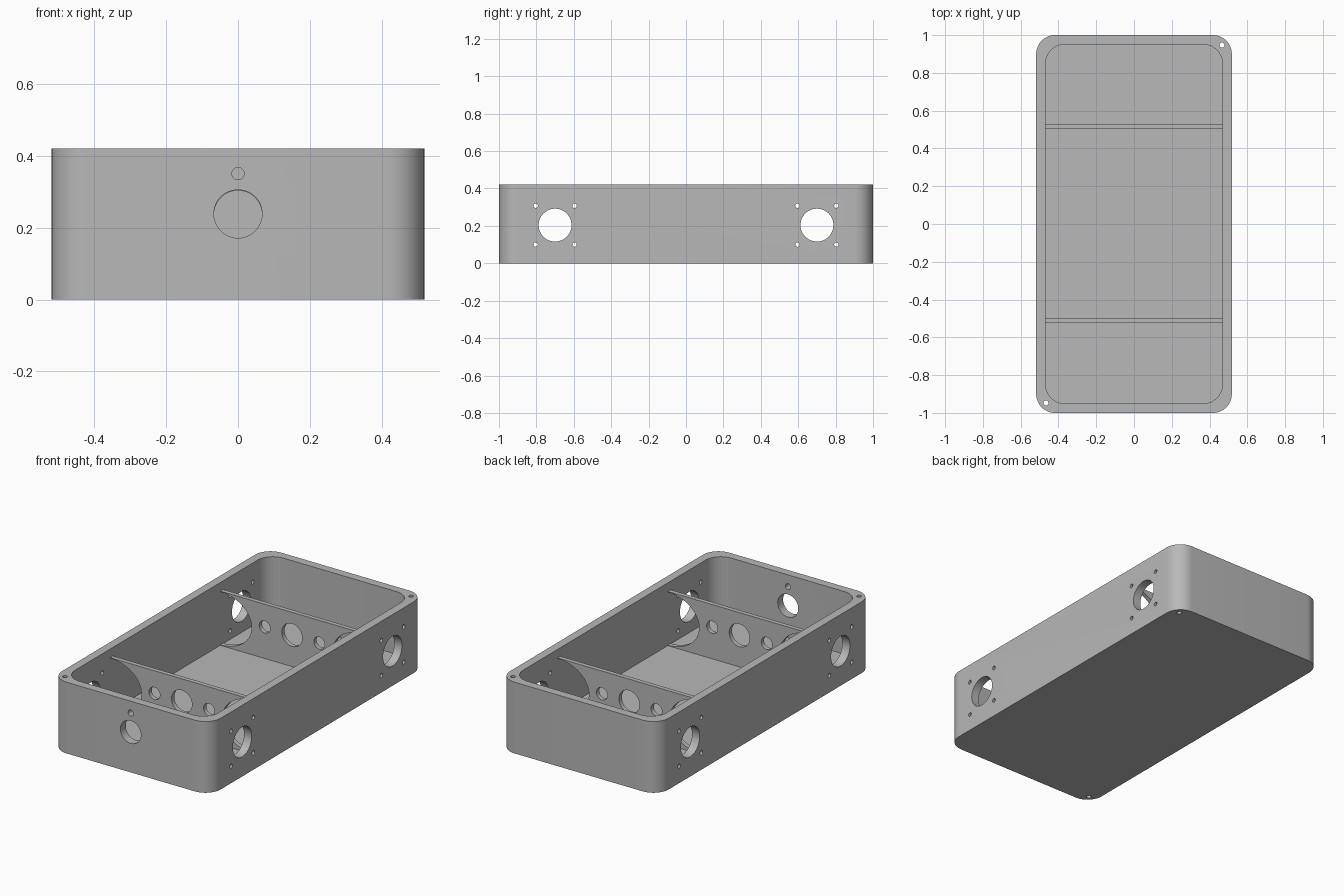
import bpy, bmesh, math
from mathutils import Matrix

if "Cube" in bpy.data.objects:
    bpy.data.objects.remove(bpy.data.objects["Cube"], do_unlink=True)

HALF_X, HALF_Y, HEIGHT = 0.518, 1.0, 0.42
WALL, FLOOR, RADIUS = 0.05, 0.05, 0.1

grey = bpy.data.materials.new("plain grey")
grey.use_nodes = True
colour = (0.48, 0.48, 0.48, 1)
grey.diffuse_color = colour
grey.node_tree.nodes["Principled BSDF"].inputs["Base Color"].default_value = colour


def make_object(name, bm):
    bmesh.ops.recalc_face_normals(bm, faces=bm.faces)
    mesh = bpy.data.meshes.new(name)
    bm.to_mesh(mesh)
    bm.free()
    mesh.materials.append(grey)
    obj = bpy.data.objects.new(name, mesh)
    bpy.context.collection.objects.link(obj)
    return obj


def block(bm, hx, hy, z0, z1, y=0.0):
    matrix = Matrix.Translation((0, y, (z0 + z1) / 2)) @ Matrix.Diagonal((2 * hx, 2 * hy, z1 - z0, 1))
    bmesh.ops.create_cube(bm, size=1, matrix=matrix)


def rounded_block(name, hx, hy, z0, z1, radius):
    bm = bmesh.new()
    block(bm, hx, hy, z0, z1)
    uprights = [e for e in bm.edges if abs(e.verts[0].co.z - e.verts[1].co.z) > 0.01]
    bmesh.ops.bevel(bm, geom=uprights, offset=radius, segments=12, profile=0.5, affect='EDGES')
    return make_object(name, bm)


def rod(bm, axis, centre, radius, length, stretch=1.0, sides=32):
    """Cylinder along an axis; stretch scales its height."""
    turn = {'X': Matrix.Rotation(math.pi / 2, 4, 'Y'),
            'Y': Matrix.Rotation(math.pi / 2, 4, 'X'),
            'Z': Matrix.Identity(4)}[axis]
    matrix = Matrix.Translation(centre) @ Matrix.Diagonal((1, 1, stretch, 1)) @ turn
    bmesh.ops.create_cone(bm, cap_ends=True, segments=sides, radius1=radius,
                          radius2=radius, depth=length, matrix=matrix)


def cut(target, cutter):
    cutter.hide_render = True
    mod = target.modifiers.new("cut", 'BOOLEAN')
    mod.operation = 'DIFFERENCE'
    mod.solver = 'EXACT'
    mod.object = cutter
    graph = bpy.context.evaluated_depsgraph_get()
    mesh = bpy.data.meshes.new_from_object(target.evaluated_get(graph))
    target.modifiers.clear()
    target.data = mesh
    bpy.data.objects.remove(cutter, do_unlink=True)


def smooth(obj):
    bpy.ops.object.select_all(action='DESELECT')
    obj.select_set(True)
    bpy.context.view_layer.objects.active = obj
    bpy.ops.object.shade_smooth_by_angle(angle=math.radians(30))


# Open tray with rounded corners
case = rounded_block("case", HALF_X, HALF_Y, 0, HEIGHT, RADIUS)
cut(case, rounded_block("cavity", HALF_X - WALL, HALF_Y - WALL, FLOOR, HEIGHT + 0.1, RADIUS))

# Holes through the front, the long sides and two opposite corners
bm = bmesh.new()
rod(bm, 'Y', (0, -HALF_Y, 0.238), 0.067, 0.2, sides=48)
rod(bm, 'Y', (0, -HALF_Y, 0.35), 0.017, 0.2)
for side in (-1, 1):
    rod(bm, 'X', (0, side * 0.7, 0.204), 0.088, 1.2, sides=48)
    for dy in (-0.104, 0.104):
        for dz in (-0.104, 0.104):
            rod(bm, 'X', (0, side * 0.7 + dy, 0.204 + dz), 0.012, 1.2, sides=16)
    rod(bm, 'Z', (side * 0.466, side * 0.947, HEIGHT / 2), 0.0135, 1, sides=20)
cut(case, make_object("hole_cutter", bm))
smooth(case)

# Cross dividers with three holes and an elliptical clearance at each end
for name, y in (("front_divider", -0.511), ("back_divider", 0.516)):
    bm = bmesh.new()
    block(bm, HALF_X - WALL + 0.004, 0.013, FLOOR - 0.005, 0.37, y)
    divider = make_object(name, bm)
    bm = bmesh.new()
    rod(bm, 'Y', (0, y, 0.236), 0.067, 0.2, sides=48)
    for side in (-1, 1):
        rod(bm, 'Y', (side * 0.178, y, 0.236), 0.036, 0.2)
        rod(bm, 'Y', (side * (HALF_X - WALL), y, 0.21), 0.205, 0.2, stretch=0.765, sides=64)
    cut(divider, make_object("divider_cutter", bm))
    smooth(divider)
